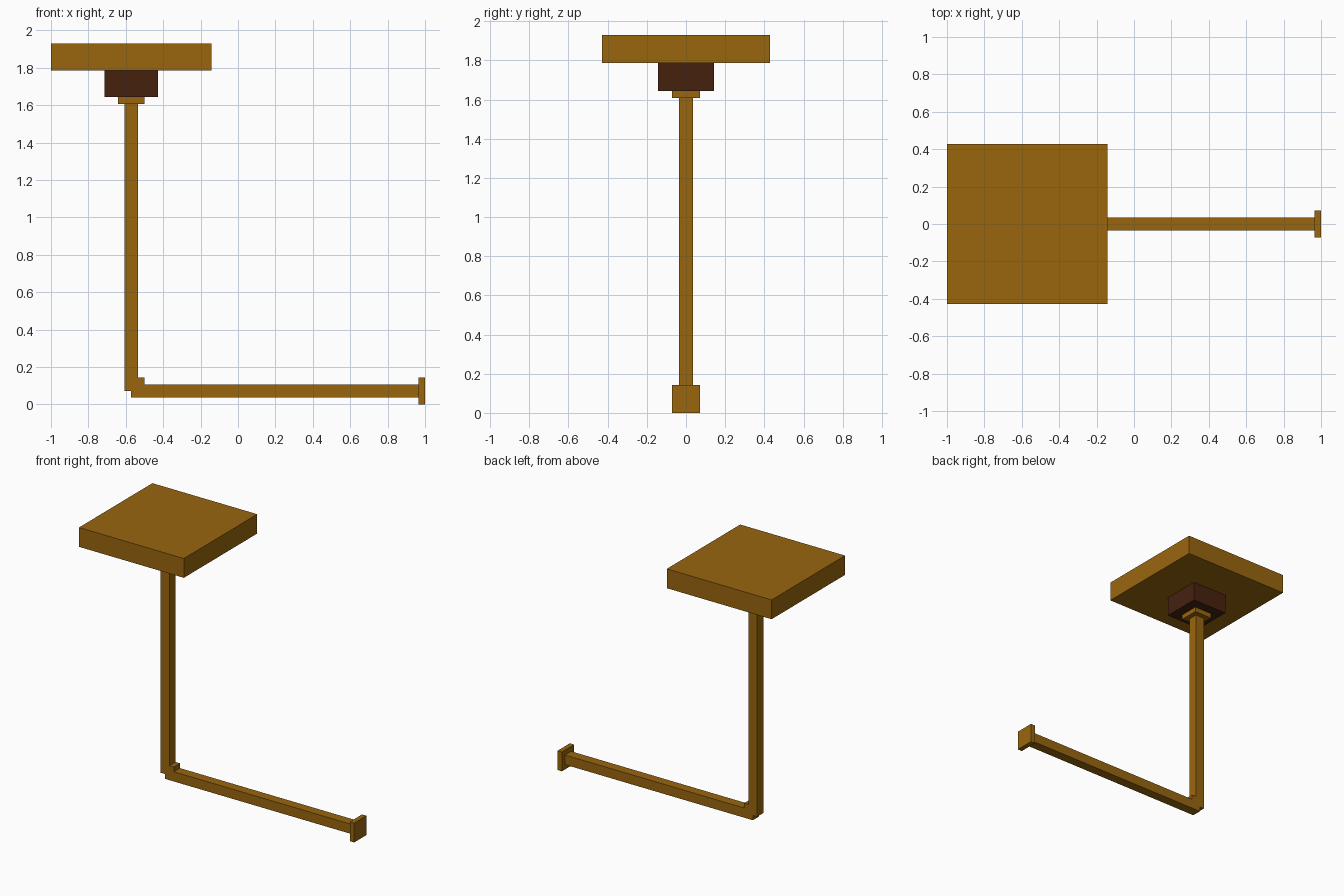
import bpy, bmesh

if "Cube" in bpy.data.objects:
    bpy.data.objects.remove(bpy.data.objects["Cube"])

U = 2 / 56  # model grid unit


def material(name, rgb):
    m = bpy.data.materials.new(name)
    m.diffuse_color = (*rgb, 1)
    m.use_nodes = True
    m.node_tree.nodes["Principled BSDF"].inputs["Base Color"].default_value = m.diffuse_color
    return m


wood = material("golden brown", (0.32, 0.132, 0.0045))
dark = material("dark brown", (0.061, 0.0155, 0.0045))


def extrude(name, profile, half_depth, mat):
    """Extrude an (x, z) profile symmetrically along y, in grid units."""
    bm = bmesh.new()
    face = bm.faces.new([bm.verts.new((x * U, -half_depth * U, z * U)) for x, z in profile])
    ext = bmesh.ops.extrude_face_region(bm, geom=[face])
    verts = [g for g in ext["geom"] if isinstance(g, bmesh.types.BMVert)]
    bmesh.ops.translate(bm, verts=verts, vec=(0, 2 * half_depth * U, 0))
    bmesh.ops.recalc_face_normals(bm, faces=bm.faces)
    mesh = bpy.data.meshes.new(name)
    bm.to_mesh(mesh)
    bm.free()
    mesh.materials.append(mat)
    bpy.context.collection.objects.link(bpy.data.objects.new(name, mesh))


def box(name, x0, x1, z0, z1, half_depth, mat):
    extrude(name, [(x0, z0), (x1, z0), (x1, z1), (x0, z1)], half_depth, mat)


# Square top with its dark mounting block and collar
box("top_slab", -28, -4, 50, 54, 12, wood)
box("mounting_block", -20, -12, 46, 50, 4, dark)
box("post_collar", -18, -14, 45, 46, 2, wood)

# Upright post and horizontal arm joined by a stepped elbow
extrude("bent_arm", [(-17, 45), (-17, 2), (-16, 2), (-16, 1), (27, 1),
                     (27, 3), (-14, 3), (-14, 4), (-15, 4), (-15, 45)], 1, wood)

# Plate on the free end of the arm
box("end_plate", 27, 28, 0, 4, 2, wood)
